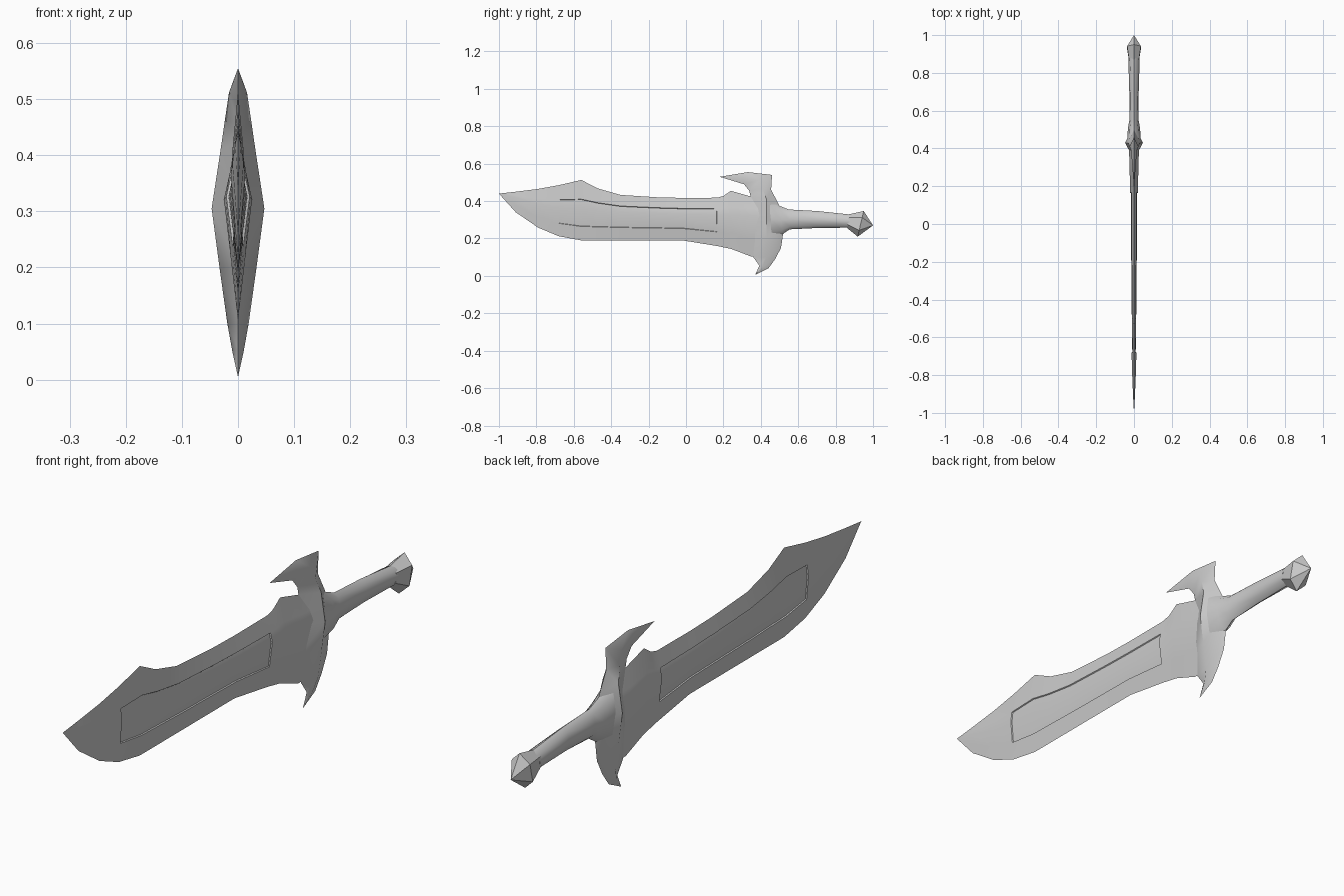
import bpy, bmesh, math
from mathutils import Vector

cube = bpy.data.objects.get("Cube")
if cube:
    bpy.data.objects.remove(cube, do_unlink=True)

steel = bpy.data.materials.new("grey steel")
steel.use_nodes = True
grey = (0.6, 0.6, 0.6, 1)
steel.diffuse_color = grey
steel.node_tree.nodes["Principled BSDF"].inputs["Base Color"].default_value = grey


def loft(bm, rows, closed=False):
    """Skin equal-length rows of points; returns faces per row gap."""
    verts = [[bm.verts.new(p) for p in row] for row in rows]
    n = len(rows[0])
    gaps = []
    for a, b in zip(verts, verts[1:]):
        gaps.append([bm.faces.new((a[i], a[(i + 1) % n], b[(i + 1) % n], b[i]))
                     for i in range(n if closed else n - 1)])
    return verts, gaps


def finish(name, bm, mirrored, angle):
    bmesh.ops.remove_doubles(bm, verts=bm.verts, dist=0.0005)
    if mirrored:
        copy = bmesh.ops.duplicate(bm, geom=bm.verts[:] + bm.edges[:] + bm.faces[:])["geom"]
        for v in copy:
            if isinstance(v, bmesh.types.BMVert):
                v.co.x *= -1
        bmesh.ops.remove_doubles(bm, verts=bm.verts, dist=0.0005)
    bmesh.ops.recalc_face_normals(bm, faces=bm.faces)
    mesh = bpy.data.meshes.new(name)
    bm.to_mesh(mesh)
    bm.free()
    mesh.materials.append(steel)
    obj = bpy.data.objects.new(name, mesh)
    bpy.context.collection.objects.link(obj)
    bpy.ops.object.select_all(action='DESELECT')
    bpy.context.view_layer.objects.active = obj
    obj.select_set(True)
    bpy.ops.object.shade_smooth_by_angle(angle=math.radians(angle))


# Blade: stations of y, spine z, ridge z, ridge half width, edge z
stations = [
    (-1.0, 0.44, 0.44, 0.0, 0.44), (-0.91, 0.45, 0.42, 0.005, 0.34),
    (-0.79, 0.465, 0.385, 0.010, 0.258), (-0.68, 0.485, 0.365, 0.013, 0.212),
    (-0.56, 0.513, 0.355, 0.015, 0.19), (-0.47, 0.467, 0.35, 0.016, 0.19),
    (-0.35, 0.433, 0.342, 0.017, 0.19), (-0.15, 0.42, 0.335, 0.019, 0.19),
    (-0.02, 0.417, 0.331, 0.020, 0.19), (0.166, 0.418, 0.327, 0.021, 0.16),
    (0.20, 0.427, 0.327, 0.021, 0.153), (0.24, 0.455, 0.325, 0.022, 0.145),
    (0.345, 0.425, 0.322, 0.025, 0.105), (0.43, 0.42, 0.32, 0.026, 0.105),
]
rows = []
for y, top, ridge, w, low in stations:
    spine, mid, edge = Vector((0, y, top)), Vector((w, y, ridge)), Vector((0, y, low))
    rows.append([spine, mid.lerp(spine, 0.35), mid, mid.lerp(edge, 0.55), edge])
bm = bmesh.new()
verts, gaps = loft(bm, rows)
# Shallow sunken panel along both sides of the ridge
panel = [f for gap, s in zip(gaps, stations) if -0.7 < s[0] < 0.1 for f in gap[1:3]]
bmesh.ops.recalc_face_normals(bm, faces=bm.faces)
if sum(f.normal.x for f in panel) < 0:
    bmesh.ops.reverse_faces(bm, faces=bm.faces)
bmesh.ops.inset_region(bm, faces=panel, thickness=0.002, depth=-0.004)
finish("blade", bm, True, 25)

# Guard: each row holds front (y, z), ridge (y, z, half width), back (y, z)
guard = [
    ((0.37, 0.005), (0.37, 0.005, 0.0), (0.37, 0.005)),
    ((0.392, 0.055), (0.41, 0.05, 0.010), (0.44, 0.04)),
    ((0.36, 0.10), (0.43, 0.10, 0.019), (0.477, 0.09)),
    ((0.34, 0.20), (0.43, 0.20, 0.033), (0.508, 0.15)),
    ((0.34, 0.31), (0.43, 0.305, 0.047), (0.53, 0.30)),
    ((0.345, 0.425), (0.43, 0.41, 0.031), (0.495, 0.385)),
    ((0.338, 0.455), (0.41, 0.465, 0.023), (0.455, 0.46)),
    ((0.31, 0.49), (0.39, 0.512, 0.016), (0.46, 0.54)),
    ((0.18, 0.53), (0.31, 0.53, 0.009), (0.33, 0.555)),
]
bm = bmesh.new()
verts, gaps = loft(bm, [[(0, *f), (r[2], r[0], r[1]), (0, *b)] for f, r, b in guard])
bm.faces.new(verts[-1])
finish("guard", bm, True, 40)


def rings(name, sections, sides, angle):
    """Oval rings of (top y, top z, bottom y, bottom z, half width)."""
    rows = []
    for ty, tz, by, bz, w in sections:
        row = []
        for i in range(sides):
            a = math.tau * i / sides
            t = (1 - math.cos(a)) / 2
            row.append((w * math.sin(a), ty + (by - ty) * t, tz + (bz - tz) * t))
        rows.append(row)
    bm = bmesh.new()
    verts, gaps = loft(bm, rows, closed=True)
    for end in (verts[0], verts[-1]):
        if (end[0].co - end[sides // 2].co).length > 0.01:
            bm.faces.new(end)
    finish(name, bm, False, angle)


# Handle: flared collar into a slightly tapering grip
rings("handle", [
    (0.45, 0.41, 0.45, 0.20, 0.036), (0.50, 0.375, 0.515, 0.222, 0.032),
    (0.55, 0.355, 0.555, 0.249, 0.024), (0.70, 0.347, 0.70, 0.256, 0.025),
    (0.88, 0.328, 0.87, 0.258, 0.030)], 8, 50)

# Pommel: faceted diamond knob
rings("pommel", [
    (0.87, 0.329, 0.86, 0.257, 0.030), (0.95, 0.347, 0.918, 0.21, 0.042),
    (1.0, 0.27, 1.0, 0.27, 0.0)], 6, 25)
